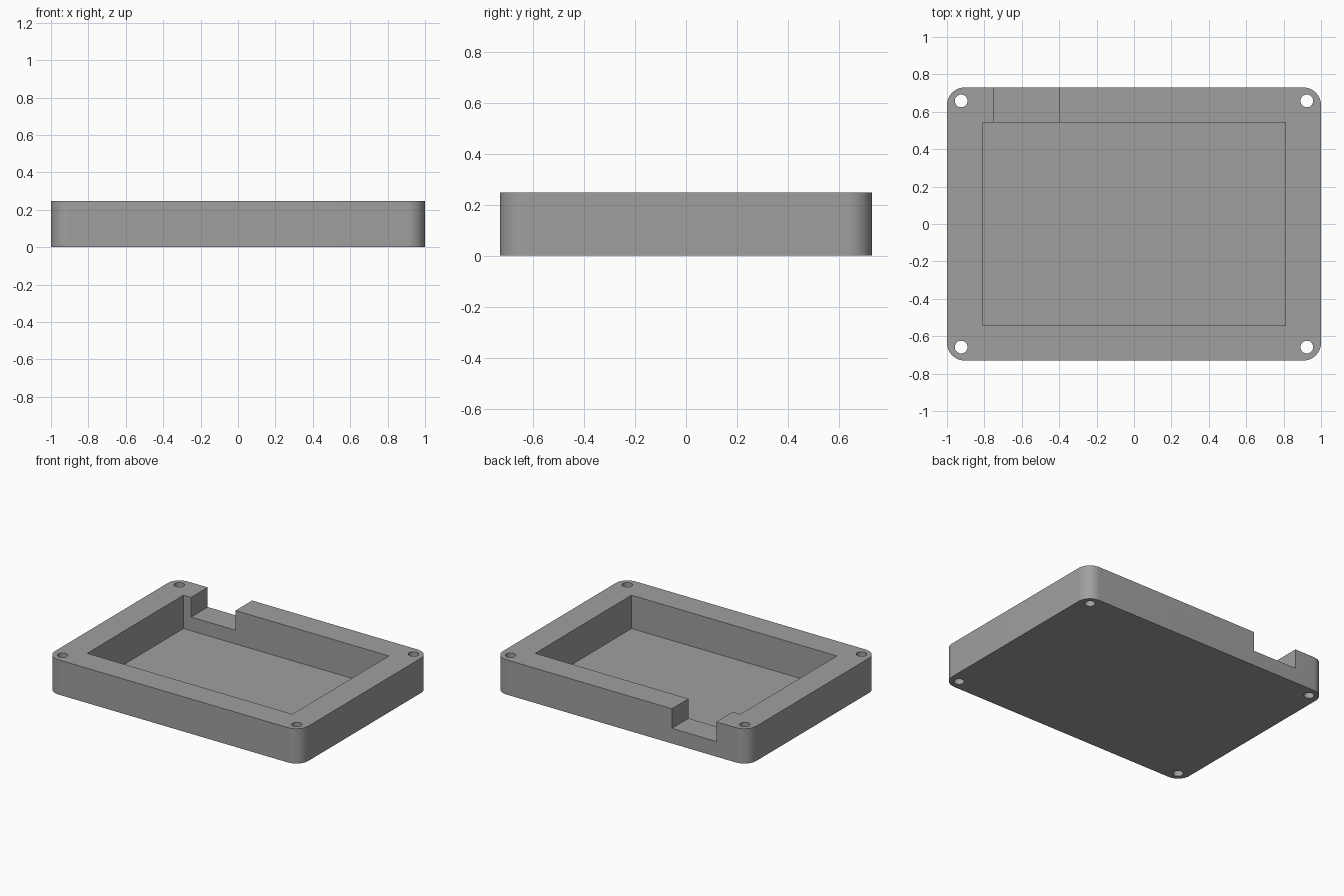
import bpy, bmesh, math

if "Cube" in bpy.data.objects:
    bpy.data.objects.remove(bpy.data.objects["Cube"])

HX, HY, H = 1.0, 0.73, 0.248      # half width, half depth, height
RADIUS = 0.095                    # corner rounding
FLOOR, NOTCH_Z = 0.01, 0.108      # tray floor and cable notch heights


def prism(name, outline, z0, z1):
    """Extrude a closed xy outline from z0 up to z1."""
    bm = bmesh.new()
    face = bm.faces.new([bm.verts.new((x, y, z0)) for x, y in outline])
    top = bmesh.ops.extrude_face_region(bm, geom=[face])["geom"]
    verts = [v for v in top if isinstance(v, bmesh.types.BMVert)]
    bmesh.ops.translate(bm, verts=verts, vec=(0, 0, z1 - z0))
    bmesh.ops.recalc_face_normals(bm, faces=bm.faces)
    mesh = bpy.data.meshes.new(name)
    bm.to_mesh(mesh)
    bm.free()
    obj = bpy.data.objects.new(name, mesh)
    bpy.context.collection.objects.link(obj)
    return obj


def arc(cx, cy, r, a0, a1, n):
    return [(cx + r * math.cos(math.radians(a0 + (a1 - a0) * i / n)),
             cy + r * math.sin(math.radians(a0 + (a1 - a0) * i / n)))
            for i in range(n + 1)]


def rect(x0, x1, y0, y1):
    return [(x0, y0), (x1, y0), (x1, y1), (x0, y1)]


# Rounded block
outline = []
for k, (sx, sy) in enumerate([(1, 1), (-1, 1), (-1, -1), (1, -1)]):
    outline += arc(sx * (HX - RADIUS), sy * (HY - RADIUS), RADIUS,
                   90 * k, 90 * k + 90, 12)
case = prism("case_base", outline, 0, H)

# Cutters: cavity, cable notch in the back wall, four screw holes
cutters = [prism("cavity_cutter", rect(-0.81, 0.81, -0.543, 0.543), FLOOR, H + 0.1),
           prism("notch_cutter", rect(-0.75, -0.40, 0.45, 0.85), NOTCH_Z, H + 0.1)]
for sx in (-1, 1):
    for sy in (-1, 1):
        ring = arc(sx * 0.924, sy * 0.658, 0.034, 0, 360, 32)[:-1]
        cutters.append(prism("screw_hole_cutter", ring, -0.1, H + 0.1))

bpy.context.view_layer.objects.active = case
case.select_set(True)
for cutter in cutters:
    mod = case.modifiers.new("cut", "BOOLEAN")
    mod.operation = "DIFFERENCE"
    mod.solver = "EXACT"
    mod.object = cutter
    bpy.ops.object.modifier_apply(modifier=mod.name)
    bpy.data.objects.remove(cutter)

# Plain grey finish, smooth corners and holes
grey = bpy.data.materials.new("grey plastic")
grey.diffuse_color = (0.35, 0.35, 0.35, 1)
grey.use_nodes = True
grey.node_tree.nodes["Principled BSDF"].inputs["Base Color"].default_value = grey.diffuse_color
case.data.materials.clear()
case.data.materials.append(grey)
bpy.ops.object.shade_smooth_by_angle(angle=math.radians(30))
